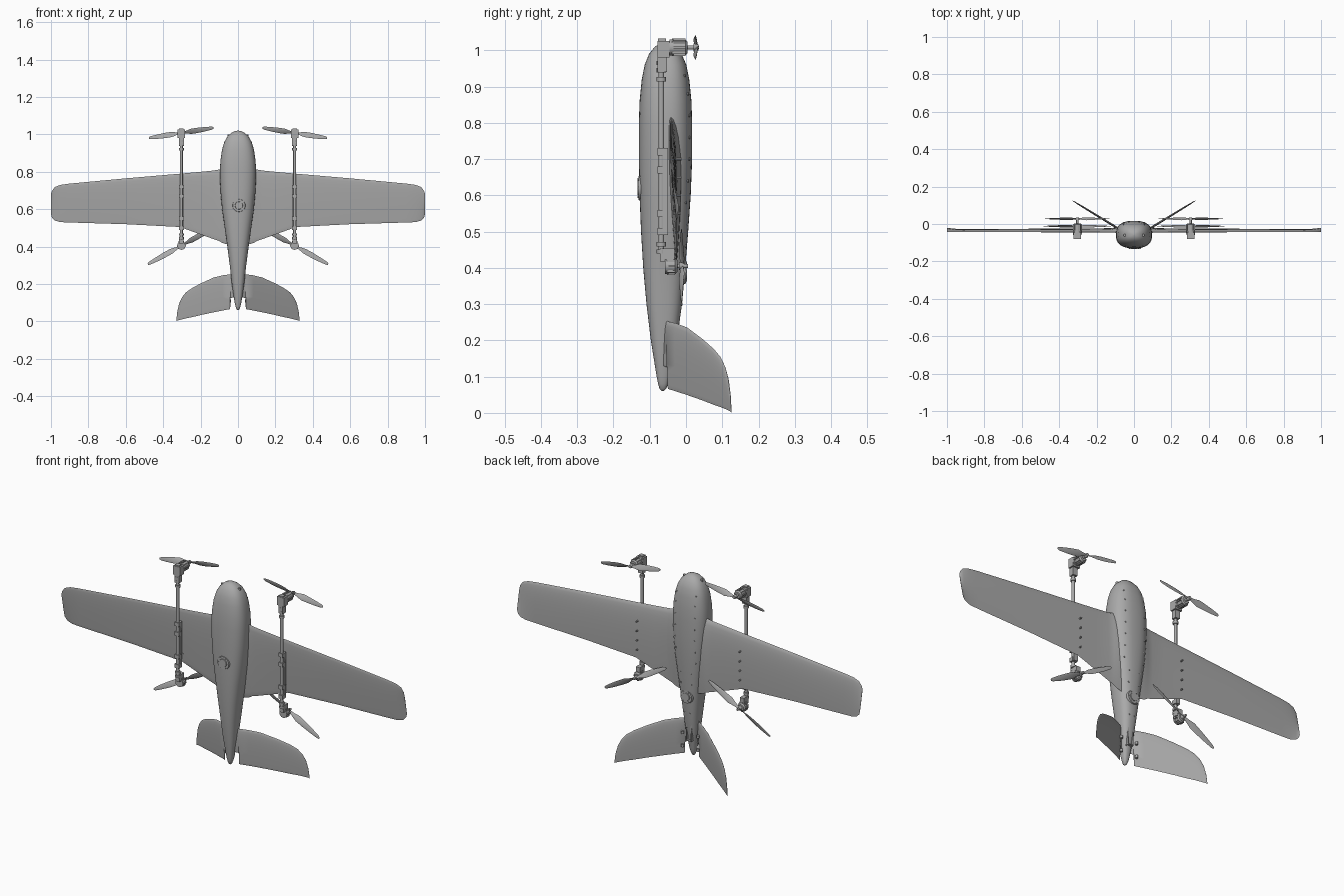
import bpy, bmesh, math
from mathutils import Vector, Matrix

cube = bpy.data.objects.get("Cube")
if cube:
    bpy.data.objects.remove(cube)


def make_material(name, value):
    mat = bpy.data.materials.new(name)
    mat.use_nodes = True
    colour = (value, value, value, 1)
    mat.diffuse_color = colour
    mat.node_tree.nodes["Principled BSDF"].inputs["Base Color"].default_value = colour
    return mat


GREY = make_material("plain grey", 0.4)


def finish(name, bm, mirror=False, angle=40):
    bmesh.ops.recalc_face_normals(bm, faces=bm.faces)
    mesh = bpy.data.meshes.new(name)
    bm.to_mesh(mesh)
    bm.free()
    obj = bpy.data.objects.new(name, mesh)
    bpy.context.collection.objects.link(obj)
    mesh.materials.append(GREY)
    if mirror:
        obj.modifiers.new("Mirror", "MIRROR")
    bpy.ops.object.select_all(action="DESELECT")
    obj.select_set(True)
    bpy.context.view_layer.objects.active = obj
    bpy.ops.object.shade_smooth_by_angle(angle=math.radians(angle))
    return obj


def loft(bm, rings):
    """Skin a list of closed rings and cap both ends."""
    loops = [[bm.verts.new(p) for p in ring] for ring in rings]
    for a, b in zip(loops, loops[1:]):
        for i in range(len(a)):
            j = (i + 1) % len(a)
            bm.faces.new((a[i], a[j], b[j], b[i]))
    bm.faces.new(loops[0])
    bm.faces.new(loops[-1])


def rod(bm, start, end, r1, r2=None, sides=16):
    start, end = Vector(start), Vector(end)
    axis = end - start
    turn = axis.to_track_quat("Z", "Y").to_matrix().to_4x4()
    bmesh.ops.create_cone(bm, cap_ends=True, segments=sides, radius1=r1,
                          radius2=r1 if r2 is None else r2, depth=axis.length,
                          matrix=Matrix.Translation((start + end) / 2) @ turn)


def box(bm, centre, size):
    bmesh.ops.create_cube(bm, size=1, matrix=Matrix.Translation(centre)
                          @ Matrix.Diagonal((*size, 1)))


# Fuselage stations: height, half width, front y, back y
STATIONS = [
    (.06, .002, -.066, -.062), (.066, .008, -.073, -.055), (.08, .013, -.077, -.049),
    (.1, .018, -.081, -.044), (.2, .033, -.097, -.025), (.3, .044, -.109, -.011),
    (.4, .057, -.118, -.002), (.5, .071, -.124, .006), (.6, .085, -.128, .013),
    (.7, .094, -.13, .017), (.8, .097, -.13, .017), (.86, .094, -.128, .015),
    (.92, .085, -.122, .009), (.96, .073, -.114, .001), (.99, .056, -.102, -.012),
    (1.01, .034, -.086, -.03), (1.018, .016, -.072, -.044), (1.02, .003, -.06, -.056)]
POWER = 2.5


def station(z):
    for a, b in zip(STATIONS, STATIONS[1:]):
        if a[0] <= z <= b[0]:
            t = (z - a[0]) / (b[0] - a[0])
            return [p + (q - p) * t for p, q in zip(a, b)][1:]


def skin_y(x, z, back=True):
    """Depth of the fuselage skin at a given x and height."""
    half, front, rear = station(z)
    lift = (1 - min(1, abs(x) / half) ** POWER) ** (1 / POWER)
    return (front + rear) / 2 + (1 if back else -1) * lift * (rear - front) / 2


def body_ring(z, half, front, rear, sides=40):
    ring = []
    for i in range(sides):
        c, s = math.cos(math.tau * i / sides), math.sin(math.tau * i / sides)
        ring.append((half * math.copysign(abs(c) ** (2 / POWER), c),
                     (front + rear) / 2 + (rear - front) / 2
                     * math.copysign(abs(s) ** (2 / POWER), s), z))
    return ring


bm = bmesh.new()
loft(bm, [body_ring(*s) for s in STATIONS])
finish("fuselage", bm, angle=60)


def foil(x, lead, trail, y_lead, y_trail, thick, lower, normal):
    """Aerofoil ring whose chord runs down from lead to trail."""
    n = 12
    steps = [(1 - math.cos(math.pi * i / n)) / 2 for i in range(n + 1)]
    ring = []
    for s, side in [(s, 1) for s in steps] + [(s, -lower) for s in steps[-2:0:-1]]:
        h = 5 * (.297 * s ** .5 - .126 * s - .352 * s * s + .284 * s ** 3 - .1 * s ** 4)
        off = normal * side * thick * (h + .01)
        ring.append((x + off.x, y_lead + (y_trail - y_lead) * s + off.y,
                     lead + (trail - lead) * s))
    return ring


# Wing with a thicker blended root and rounded tip
WING = [(.05, .835, .41, .05), (.085, .822, .42, .044), (.1, .812, .43, .034),
        (.13, .807, .44, .027), (.2, .8, .465, .025), (.31, .79, .505, .022),
        (.6, .765, .52, .019), (.9, .737, .529, .015), (.95, .73, .531, .012),
        (.98, .718, .54, .008), (.995, .698, .556, .005), (1, .68, .575, .002)]
bm = bmesh.new()
loft(bm, [foil(x, a, b, -.042, -.027 + max(0, x - .94) * .1, t, .45, Vector((0, 1, 0)))
          for x, a, b, t in WING])
finish("wings", bm, True, 50)

# Swept V tail with notched inner trailing corners
TAIL = [(.02, .255, .13), (.04, .253, .125), (.042, .252, .066), (.08, .247, .059),
        (.13, .235, .049), (.2, .203, .034), (.25, .176, .022), (.28, .154, .016),
        (.3, .128, .011), (.315, .095, .007), (.325, .05, .004), (.329, .012, 0)]
bm = bmesh.new()
loft(bm, [foil(x, a, b, -.045 + .61 * (x - .05), -.045 + .61 * (x - .05),
               .06 * (a - b), 1, Vector((-.52, .85, 0))) for x, a, b in TAIL])
finish("tail_fins", bm, True, 50)

# Booms with clamps and wing saddles
BX, BY = .303, -.068
bm = bmesh.new()
rod(bm, (BX, BY, .44), (BX, BY, .98), .008)
for z in (.445, .465, .92, .945, .965):
    rod(bm, (BX, BY, z - .006), (BX, BY, z + .006), .013)
finish("booms", bm, True)
bm = bmesh.new()
box(bm, (BX, -.057, .61), (.022, .016, .24))
for z in (.5, .55, .67, .72):
    box(bm, (BX, BY, z), (.026, .022, .02))
finish("boom_saddles", bm, True)

# Motor mounts
bm = bmesh.new()
box(bm, (BX, -.062, 1.003), (.04, .034, .046))
box(bm, (BX, -.066, .965), (.026, .026, .05))
box(bm, (BX, -.066, 1.028), (.024, .022, .008))
box(bm, (BX, -.052, .435), (.024, .04, .036))
box(bm, (BX, -.045, .41), (.03, .018, .04))
finish("motor_mounts", bm, True)


def blade(bm, hub, length, angle, spin):
    """One twisted propeller blade in the plane facing the y axis."""
    along = Vector((math.cos(angle), 0, math.sin(angle)))
    across = Vector((-math.sin(angle), 0, math.cos(angle)))
    rings = []
    for r, chord, pitch in [(.04, .012, 40), (.15, .018, 38), (.3, .032, 30), (.5, .03, 22),
                            (.75, .024, 16), (.95, .016, 12), (1, .008, 10)]:
        p = math.radians(pitch) * spin
        flat = across * math.cos(p) + Vector((0, math.sin(p), 0))
        up = Vector((0, math.cos(p), 0)) - across * math.sin(p)
        rings.append([hub + along * r * length + flat * math.cos(a) * chord / 2
                      + up * math.sin(a) * chord * .07
                      for a in [math.tau * i / 10 for i in range(10)]])
    loft(bm, rings)


# Tilting motors and propellers, upper and lower
for label, z, y0, y1, length, tilt in (("upper", 1.008, -.045, .004, .175, -9),
                                       ("lower", .405, -.058, -.024, .205, -29)):
    bm = bmesh.new()
    rod(bm, (BX, y0, z), (BX, y0 + .01, z), .022, sides=24)
    rod(bm, (BX, y0 + .01, z), (BX, y1 - .006, z), .019, sides=24)
    rod(bm, (BX, y1 - .006, z), (BX, y1, z), .022, .016, sides=24)
    rod(bm, (BX, y1, z), (BX, y1 + .03, z), .006)
    for i in range(8):
        a = math.tau * i / 8
        box(bm, (BX + .021 * math.cos(a), (y0 + y1) / 2, z + .021 * math.sin(a)),
            (.006, y1 - y0 - .012, .006))
    finish(label + "_motors", bm, True)
    bm = bmesh.new()
    hub = Vector((BX, y1 + (.024 if label == "upper" else .012), z))
    rod(bm, hub - Vector((0, .007, 0)), hub + Vector((0, .007, 0)), .011, .008)
    for turn in (0, math.pi):
        blade(bm, hub, length, math.radians(tilt) + turn, 1)
    finish(label + "_propellers", bm, True)

# Round ports on belly and back
for name, x, z, back in (("front_port", .005, .62, False), ("rear_port", 0, .39, True)):
    out = 1 if back else -1
    y = skin_y(0, z, back)
    bm = bmesh.new()
    rod(bm, (x, y - out * .01, z), (x, y + out * .003, z), .036, .033, sides=32)
    rod(bm, (x, y, z), (x, y + out * .006, z), .022, .02, sides=32)
    for i in range(6):
        a = math.tau * i / 6
        px, pz = x + .028 * math.cos(a), z + .028 * math.sin(a)
        rod(bm, (px, y, pz), (px, y + out * .005, pz), .003, sides=8)
    finish(name, bm)

# Screw heads along the rear hatches, tail roots and wing joints
bm = bmesh.new()
spots = [(.055 if z > .55 else .03, z) for z in (.46, .52, .58, .64, .7, .76, .82, .88, .93)]
spots += [(.014, z) for z in (.15, .18, .21, .3)]
for x, z in spots:
    y = skin_y(x, z)
    rod(bm, (x, y - .004, z), (x, y + .002, z), .004, sides=8)
for z in (.55, .6, .65, .7):
    rod(bm, (.3, -.035, z), (.3, -.012 - (.7 - z) * .02, z), .004, sides=8)
for x, y, z in ((.05, -.06, .994), (.045, -.035, .18), (.045, -.035, .11)):
    rod(bm, (x, y, z - .008), (x, y, z + .006), .007, sides=12)
finish("screw_heads", bm, True)

# Open frame at the tail end of the back
bm = bmesh.new()
for x in (-.014, .014):
    box(bm, (x, -.028, .2), (.004, .012, .1))
for z in (.15, .25):
    box(bm, (0, -.026, z), (.03, .012, .004))
finish("tail_hatch_frame", bm)
